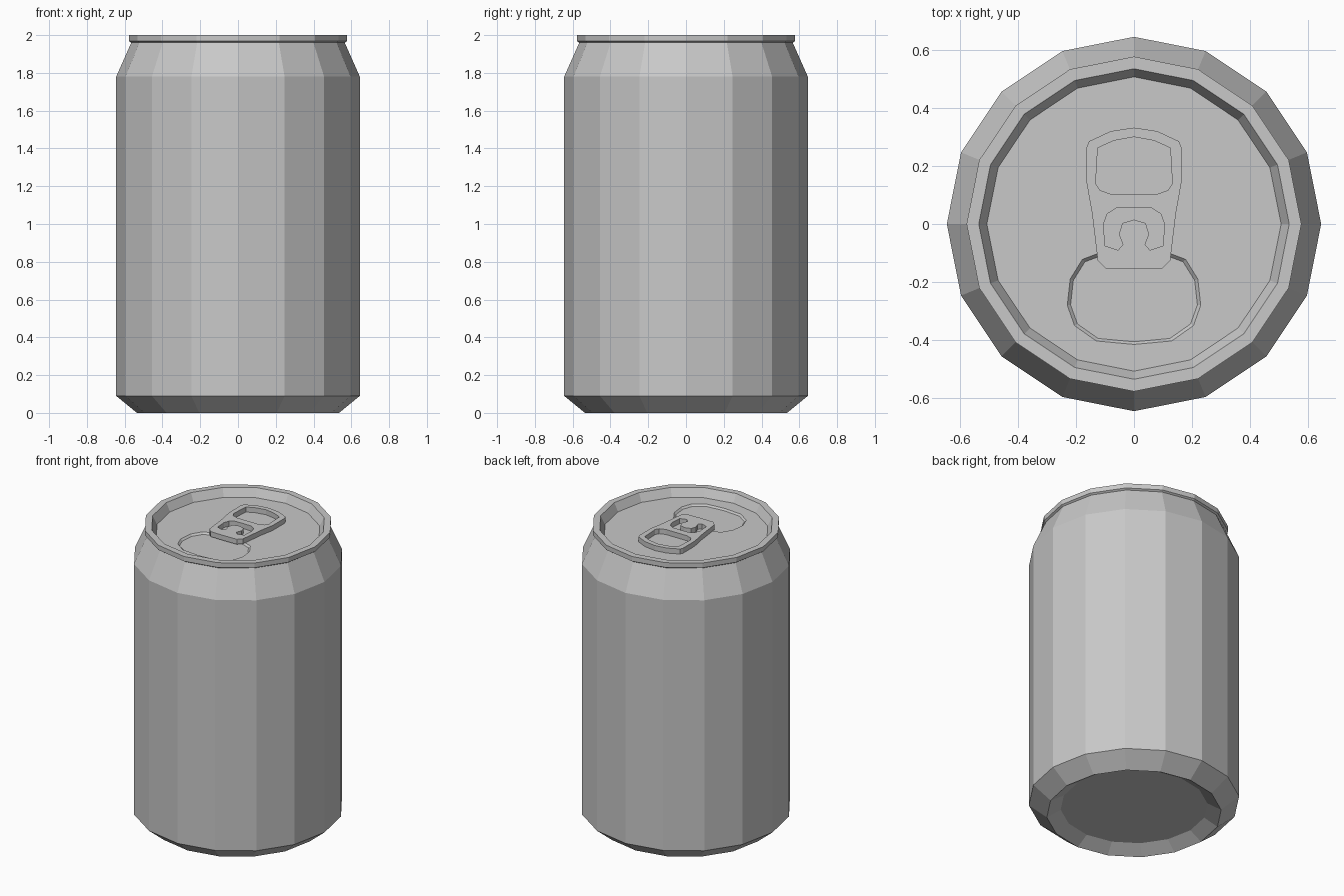
import bpy, bmesh
from math import cos, sin, tau

cube = bpy.data.objects.get("Cube")
if cube:
    bpy.data.objects.remove(cube)

SIDES = 16
LID_Z = 1.945
LID_R = 0.507

metal = bpy.data.materials.new("bare_aluminium")
metal.use_nodes = True
metal.diffuse_color = (0.58, 0.58, 0.58, 1)
metal.node_tree.nodes["Principled BSDF"].inputs["Base Color"].default_value = (0.58, 0.58, 0.58, 1)


def finish(name, bm):
    mesh = bpy.data.meshes.new(name)
    bm.to_mesh(mesh)
    bm.free()
    mesh.materials.append(metal)
    obj = bpy.data.objects.new(name, mesh)
    bpy.context.collection.objects.link(obj)
    return obj


def circle(radius):
    return [(radius * cos(tau * i / SIDES), radius * sin(tau * i / SIDES)) for i in range(SIDES)]


def mirrored(half):
    """Close a right-hand half outline by mirroring it across x = 0."""
    return half + [(-x, y) for x, y in reversed(half) if x > 0]


def skin(name, rings, cap_start=False, cap_end=False):
    """Join a stack of (outline, height) rings with quads."""
    bm = bmesh.new()
    loops = [[bm.verts.new((x, y, z)) for x, y in pts] for pts, z in rings]
    for a, b in zip(loops, loops[1:]):
        for i in range(len(a)):
            j = (i + 1) % len(a)
            bm.faces.new((a[i], a[j], b[j], b[i]))
    if cap_start:
        bm.faces.new(loops[0][::-1])
    if cap_end:
        bm.faces.new(loops[-1])
    return finish(name, bm)


def panel(name, outlines, z):
    """Flat sheet: the first outline is the edge, the others are holes."""
    bm = bmesh.new()
    for pts in outlines:
        vs = [bm.verts.new((x, y, z)) for x, y in pts]
        for i, v in enumerate(vs):
            bm.edges.new((v, vs[(i + 1) % len(vs)]))
    bmesh.ops.triangle_fill(bm, edges=bm.edges[:], use_beauty=True, normal=(0, 0, 1))
    for f in bm.faces:
        f.normal_update()
        if f.normal.z < 0:
            f.normal_flip()
    return finish(name, bm)


# Can wall: recessed base, chamfer, straight side, neck, rolled rim, inner wall
profile = [(0.45, 0.05), (0.535, 0), (0.645, 0.09), (0.645, 1.78), (0.565, 1.96),
           (0.577, 1.968), (0.577, 2), (0.535, 2), (LID_R, LID_Z)]
skin("can_body", [(circle(r), z) for r, z in profile], cap_start=True)

# Lid with the shallow pressed mouth
mouth = mirrored([(0, -0.1), (0.125, -0.102), (0.178, -0.122), (0.22, -0.19), (0.23, -0.28),
                  (0.205, -0.35), (0.13, -0.403), (0, -0.415)])
mouth_floor = [(x * 0.95, -0.26 + (y + 0.26) * 0.94) for x, y in mouth]
panel("lid", [circle(LID_R), mouth], LID_Z)
recess = skin("mouth_recess", [(mouth[::-1], LID_Z), (mouth_floor[::-1], LID_Z - 0.012)], cap_end=True)
recess.data.flip_normals()
# Keep the recess facing up
if recess.data.polygons[-1].normal.z < 0:
    recess.data.flip_normals()

# Pull tab with a finger hole and a curved slot around the rivet tongue
tab_edge = mirrored([(0, 0.332), (0.08, 0.32), (0.155, 0.285), (0.163, 0.265), (0.163, 0.14),
                     (0.145, 0.04), (0.125, -0.125), (0.098, -0.153), (0, -0.155)])
finger_hole = mirrored([(0, 0.3), (0.07, 0.287), (0.125, 0.262), (0.132, 0.14),
                        (0.118, 0.117), (0.08, 0.103), (0, 0.103)])
slot = mirrored([(0, 0.057), (0.06, 0.055), (0.092, 0.035), (0.105, 0), (0.1, -0.075),
                 (0.055, -0.09), (0.038, -0.07), (0.052, -0.035), (0.04, 0.003), (0, 0.015)])
tab = panel("pull_tab", [tab_edge, finger_hole, slot], LID_Z + 0.035)
thick = tab.modifiers.new("thickness", 'SOLIDIFY')
thick.thickness = 0.034
thick.offset = -1
